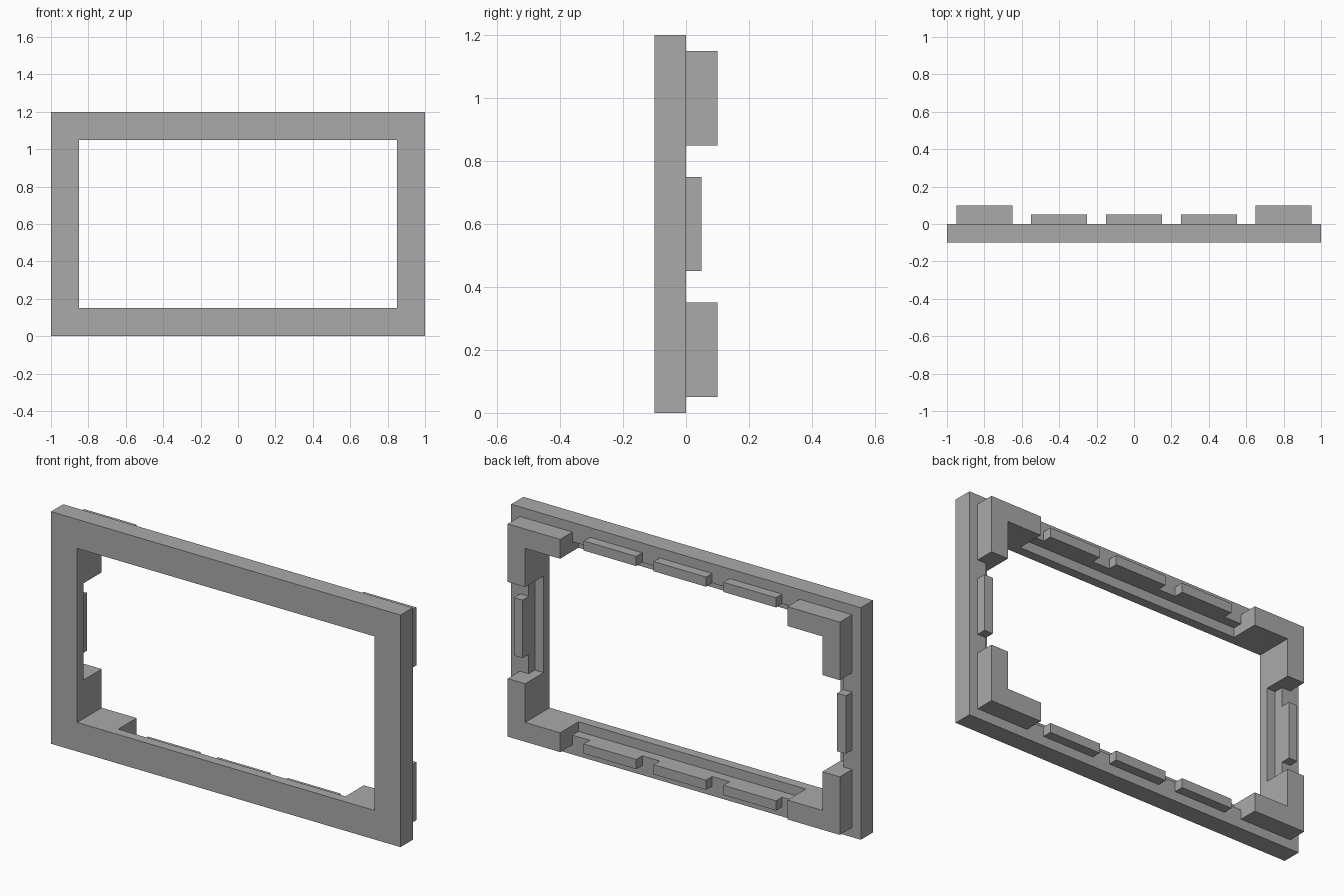
import bpy, bmesh

cube = bpy.data.objects.get("Cube")
if cube:
    bpy.data.objects.remove(cube, do_unlink=True)

GREY = (0.4, 0.4, 0.4, 1.0)
grey = bpy.data.materials.new("plain grey")
grey.use_nodes = True
grey.diffuse_color = GREY
grey.node_tree.nodes["Principled BSDF"].inputs["Base Color"].default_value = GREY

HEIGHT = 1.2      # frame height
MID = HEIGHT / 2  # height of the opening's centre


def prism(name, outline, front, back, open_front=False):
    """Extrude an (x, z) outline, given about the opening's centre, along y."""
    bm = bmesh.new()
    face = bm.faces.new([bm.verts.new((x, front, z + MID)) for x, z in outline])
    ext = bmesh.ops.extrude_face_region(bm, geom=[face], use_keep_orig=True)
    moved = [v for v in ext["geom"] if isinstance(v, bmesh.types.BMVert)]
    bmesh.ops.translate(bm, verts=moved, vec=(0, back - front, 0))
    bmesh.ops.recalc_face_normals(bm, faces=bm.faces[:])
    if open_front:  # drop the face hidden against the frame
        bmesh.ops.delete(bm, geom=[face], context='FACES_ONLY')
    mesh = bpy.data.meshes.new(name)
    bm.to_mesh(mesh)
    bm.free()
    mesh.materials.append(grey)
    obj = bpy.data.objects.new(name, mesh)
    bpy.context.collection.objects.link(obj)
    return obj


def rect(half_x, half_z, cx=0, cz=0):
    return [(cx - half_x, cz - half_z), (cx + half_x, cz - half_z),
            (cx + half_x, cz + half_z), (cx - half_x, cz + half_z)]


def cut(target, cutter):
    mod = target.modifiers.new("cut", 'BOOLEAN')
    mod.operation = 'DIFFERENCE'
    mod.solver = 'EXACT'
    mod.object = cutter
    cutter.hide_render = True
    bpy.context.view_layer.objects.active = target
    bpy.ops.object.modifier_apply(modifier=mod.name)
    bpy.data.objects.remove(cutter, do_unlink=True)


# Rectangular frame with its opening
frame = prism("frame", rect(1, MID), -0.1, 0)
cut(frame, prism("opening_cutter", rect(0.85, 0.45), -0.3, 0.3))

# Rebates in the back of each bar, between the corners
cut(frame, prism("long_rebate_cutter", rect(0.65, 0.5), -0.05, 0.3))
cut(frame, prism("short_rebate_cutter", rect(0.9, 0.25), -0.05, 0.3))

# L-shaped corner brackets, mirrored to all four corners
bracket = [(0.95, 0.55), (0.65, 0.55), (0.65, 0.45),
           (0.85, 0.45), (0.85, 0.25), (0.95, 0.25)]
for sx, side in ((1, "left"), (-1, "right")):
    for sz, level in ((1, "top"), (-1, "bottom")):
        prism(f"corner_bracket_{level}_{side}",
              [(x * sx, z * sz) for x, z in bracket], 0, 0.1, True)

# Low clips: three on each long bar, one on each short bar
for sz, level in ((1, "top"), (-1, "bottom")):
    for i in range(3):
        prism(f"clip_{level}_{i + 1}",
              rect(0.15, 0.025, (i - 1) * 0.4, sz * 0.525), 0, 0.05, True)
for sx, side in ((1, "left"), (-1, "right")):
    prism(f"clip_{side}", rect(0.025, 0.15, sx * 0.925), 0, 0.05, True)
